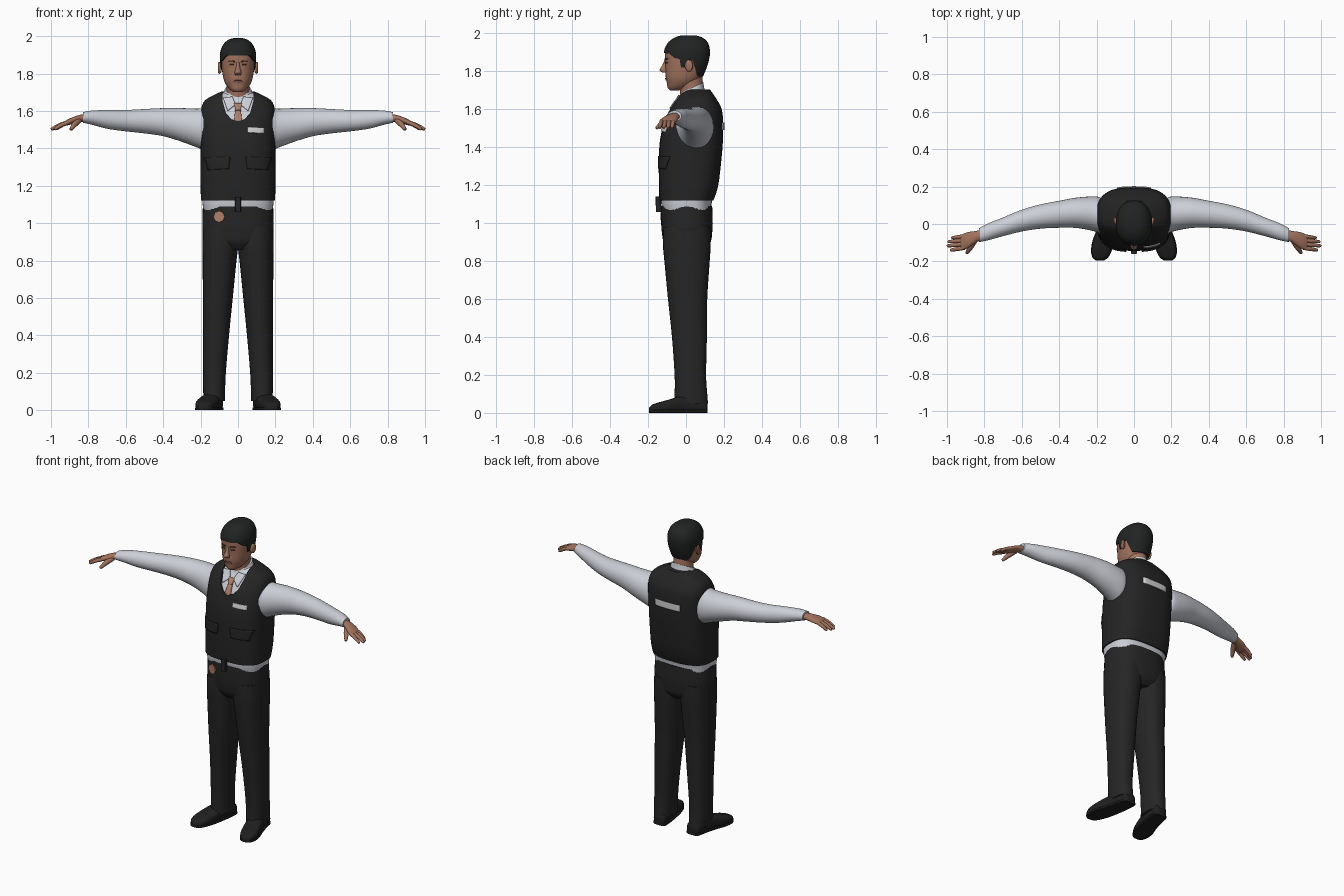
import bpy, bmesh, math
from mathutils import Vector
from mathutils.bvhtree import BVHTree

cube = bpy.data.objects.get("Cube")
if cube:
    bpy.data.objects.remove(cube, do_unlink=True)

X, Y, Z = Vector((1, 0, 0)), Vector((0, 1, 0)), Vector((0, 0, 1))
parts = []


def material(name, *rgb):
    mat = bpy.data.materials.new(name)
    mat.use_nodes = True
    mat.diffuse_color = (*rgb, 1)
    shader = next(n for n in mat.node_tree.nodes if n.type == 'BSDF_PRINCIPLED')
    shader.inputs["Base Color"].default_value = (*rgb, 1)
    shader.inputs["Roughness"].default_value = 0.8
    return mat


vest_black = material("vest black", .018, .018, .018)
trouser_black = material("trouser black", .019, .019, .019)
shoe_black = material("shoe black", .014, .014, .014)
hair_black = material("hair black", .016, .017, .017)
shirt_white = material("shirt white", .60, .62, .67)
skin = material("skin", .36, .17, .11)
tie_tan = material("tie tan", .43, .21, .14)
lip_brown = material("lip brown", .25, .09, .065)
brow_dark = material("brow dark", .07, .035, .025)
patch_grey = material("patch grey", .62, .62, .63)


def finish(name, bm, mat, mirror=False):
    bmesh.ops.recalc_face_normals(bm, faces=bm.faces[:])
    mesh = bpy.data.meshes.new(name)
    bm.to_mesh(mesh)
    bm.free()
    mesh.materials.append(mat)
    obj = bpy.data.objects.new(name, mesh)
    bpy.context.collection.objects.link(obj)
    if mirror:
        obj.modifiers.new("mirror", 'MIRROR').use_mirror_merge = False
    parts.append(obj)
    return obj


def smooth_rows(rows, steps=4):
    """Catmull-Rom resampling of section rows."""
    out = []
    for i in range(len(rows) - 1):
        quad = [rows[max(i - 1, 0)], rows[i], rows[i + 1], rows[min(i + 2, len(rows) - 1)]]
        for s in range(steps):
            t = s / steps
            out.append([b + .5 * t * (c - a + t * (2*a - 5*b + 4*c - d + t * (3*(b - c) + d - a)))
                        for a, b, c, d in zip(*quad)])
    return out + [list(rows[-1])]


def loft(name, rows, mat, u=X, v=Y, power=2, sides=32, mirror=False):
    """Skin over rounded sections; row = centre x, y, z, half size on u, half size on v."""
    bm = bmesh.new()
    rings = []
    for x, y, z, ru, rv in smooth_rows(rows):
        ring = []
        for k in range(sides):
            c, s = math.cos(math.tau * k / sides), math.sin(math.tau * k / sides)
            a = math.copysign(abs(c) ** (2 / power), c) * ru
            b = math.copysign(abs(s) ** (2 / power), s) * rv
            ring.append(bm.verts.new(Vector((x, y, z)) + u * a + v * b))
        rings.append(ring)
    for lower, upper in zip(rings, rings[1:]):
        for k in range(sides):
            j = (k + 1) % sides
            bm.faces.new((lower[k], lower[j], upper[j], upper[k]))
    bm.faces.new(rings[0])
    bm.faces.new(rings[-1])
    return finish(name, bm, mat, mirror)


def stack(rows):
    """Rows of z, half width, front y, back y centred on x = 0."""
    return [(0, (f + b) / 2, z, w, (b - f) / 2) for z, w, f, b in rows]


def tube(name, start, end, r0, r1, mat, mirror=False):
    a, b = Vector(start), Vector(end)
    d = (b - a).normalized()
    u = d.cross(Z).normalized()
    mid = a.lerp(b, .5) + Z * .004
    tip = b - d * r1 * .6
    rows = [(*a, r0, r0), (*mid, r0, r0), (*tip, r1, r1), (*b, r1 * .4, r1 * .4)]
    return loft(name, rows, mat, u, u.cross(d), sides=12, mirror=mirror)


def cut(obj, outline, axis, lo, hi):
    """Boolean away a prism with a 2D outline (other axis, z)."""
    bm = bmesh.new()
    side = Y if axis is X else X
    face = bm.faces.new([bm.verts.new(side * a + Z * z + axis * lo) for a, z in outline])
    moved = bmesh.ops.extrude_face_region(bm, geom=[face])["geom"]
    bmesh.ops.translate(bm, vec=axis * (hi - lo),
                        verts=[g for g in moved if isinstance(g, bmesh.types.BMVert)])
    cutter = finish("cutter", bm, obj.data.materials[0])
    parts.remove(cutter)
    cutter.hide_render = True
    mod = obj.modifiers.new("cut", 'BOOLEAN')
    mod.operation, mod.object, mod.solver = 'DIFFERENCE', cutter, 'EXACT'
    bpy.context.view_layer.update()
    graph = bpy.context.evaluated_depsgraph_get()
    obj.data = bpy.data.meshes.new_from_object(obj.evaluated_get(graph))
    obj.modifiers.clear()
    bpy.data.objects.remove(cutter, do_unlink=True)


def surface(obj):
    bpy.context.view_layer.update()
    return BVHTree.FromObject(obj, bpy.context.evaluated_depsgraph_get())


def plate(name, target, corners, mat, mirror=False, back=False, lift=.003):
    """Thin quad (x, z corners) laid on the front or back of a surface."""
    tree, bm, n = surface(target), bmesh.new(), 8
    ahead = Y * (-1 if back else 1)
    p, q, r, s = [Vector(c) for c in corners]
    grid = []
    for i in range(n + 1):
        for j in range(n + 1):
            flat = p.lerp(q, i / n).lerp(s.lerp(r, i / n), j / n)
            hit = tree.ray_cast(Vector((flat.x, 0, flat.y)) - ahead, ahead)[0]
            grid.append(bm.verts.new((hit or Vector((flat.x, 0, flat.y))) - ahead * lift))
    for i in range(n):
        for j in range(n):
            k = i * (n + 1) + j
            bm.faces.new((grid[k], grid[k + 1], grid[k + n + 2], grid[k + n + 1]))
    obj = finish(name, bm, mat, mirror)
    solid = obj.modifiers.new("thickness", 'SOLIDIFY')
    solid.thickness, solid.offset = .006, 0
    return obj


# Vest with neck opening, over a slightly smaller shirt
torso = [(1.12, .198, -.14, .145), (1.2, .2, -.143, .17), (1.35, .2, -.143, .188),
         (1.45, .2, -.135, .195), (1.55, .2, -.11, .195), (1.61, .197, -.08, .185),
         (1.655, .178, -.05, .16), (1.685, .13, -.03, .14), (1.705, .085, -.005, .125)]
vest = loft("vest", stack(torso), vest_black, power=2.8, sides=48)
cut(vest, [(-.088, 1.8), (-.082, 1.65), (-.065, 1.59), (-.035, 1.555), (0, 1.545),
           (.035, 1.555), (.065, 1.59), (.082, 1.65), (.088, 1.8)], Y, -.5, .06)
inner = [(z - .006, w - .008, f + .008, b - .008) for z, w, f, b in torso]
shirt = loft("shirt", stack([(1.07, .186, -.125, .132)] + inner), shirt_white, power=2.8, sides=48)
plate("pocket_flap", vest, [(.05, 1.29), (.16, 1.285), (.18, 1.35), (.04, 1.355)], vest_black, True)
plate("chest_patch", vest, [(.05, 1.485), (.14, 1.48), (.14, 1.508), (.05, 1.513)], patch_grey)
plate("back_patch", vest, [(-.09, 1.49), (.09, 1.49), (.09, 1.53), (-.09, 1.53)], patch_grey, back=True)

# Collar and tie
slope = math.radians(25)
loft("collar", [(0, .03, 1.66, .088, .078), (0, .03, 1.69, .08, .071), (0, .033, 1.715, .07, .064)],
     shirt_white, X, Vector((0, math.cos(slope), math.sin(slope))))
plate("collar_wing", shirt, [(.012, 1.635), (.055, 1.6), (.08, 1.67), (.03, 1.675)], shirt_white, True, lift=.012)
plate("tie", shirt, [(-.022, 1.54), (.022, 1.54), (.014, 1.61), (-.014, 1.61)], tie_tan, lift=.006)
plate("tie_knot", shirt, [(-.014, 1.605), (.014, 1.605), (.021, 1.64), (-.021, 1.64)], tie_tan, lift=.013)

# Sleeves, hands and fingers
arm = [(.14, .03, 1.505, .098, .128), (.17, .035, 1.505, .1, .126), (.2, .052, 1.505, .095, .108),
       (.3, .06, 1.525, .082, .09), (.4, .052, 1.54, .072, .075), (.5, .04, 1.545, .065, .065),
       (.6, .018, 1.548, .058, .057), (.7, -.015, 1.555, .05, .05), (.78, -.042, 1.564, .045, .038),
       (.83, -.06, 1.565, .037, .028)]
loft("sleeve", arm, shirt_white, Y, Z, mirror=True)
loft("palm", [(.81, -.056, 1.563, .026, .02), (.85, -.07, 1.558, .032, .02), (.89, -.087, 1.546, .043, .018),
              (.92, -.098, 1.535, .041, .014), (.93, -.1, 1.531, .03, .008)], skin, Y, Z, mirror=True)
for label, root, tip, length in (("little", -.066, -.074, .975), ("ring", -.087, -.095, .994),
                                 ("middle", -.107, -.117, .999), ("index", -.127, -.14, .982)):
    tube(label + "_finger", (.905, root, 1.54), (length, tip, 1.502), .011, .008, skin, True)
tube("thumb", (.85, -.085, 1.55), (.895, -.157, 1.5), .015, .009, skin, True)

# Trousers
loft("hips", stack([(.86, .1, -.09, .1), (.9, .165, -.118, .13), (.95, .187, -.127, .138),
                    (1.0, .191, -.131, .141), (1.09, .188, -.132, .138)]), trouser_black, power=2.5, sides=40)
leg = [(.05, .07, .184, -.062, .116), (.1, .069, .186, -.06, .112), (.2, .065, .187, -.06, .106),
       (.4, .048, .187, -.074, .11), (.6, .028, .188, -.095, .112), (.8, .008, .189, -.114, .125),
       (.88, -.002, .19, -.121, .13), (.98, -.01, .188, -.12, .13)]
loft("trouser_leg", [((i + o) / 2, (f + b) / 2, z, (o - i) / 2, (b - f) / 2) for z, i, o, f, b in leg],
     trouser_black, power=2.3, mirror=True)
loft("buckle", [(0, -.145, 1.06, .016, .014), (0, -.146, 1.14, .016, .014)], trouser_black, power=6)

# Belt badge set into the hip
where, normal, _, _ = surface(bpy.data.objects["hips"]).ray_cast(Vector((-.1, -1, 1.035)), Y)
bpy.ops.mesh.primitive_cylinder_add(vertices=8, radius=.031, depth=.016, location=where,
                                    rotation=normal.to_track_quat('Z', 'Y').to_euler())
badge = bpy.context.object
badge.name = "hip_badge"
badge.data.materials.append(tie_tan)
parts.append(badge)

# Shoes, toes turned out
shoe = [(.114, .12, .028, .05), (.1, .122, .042, .075), (.04, .13, .047, .09), (-.03, .145, .052, .088),
        (-.09, .162, .057, .07), (-.145, .175, .052, .055), (-.18, .18, .038, .042), (-.195, .182, .018, .026)]
loft("shoe", [(x, y, h / 2, w, h / 2) for y, x, w, h in shoe], shoe_black, X, Z, power=3, mirror=True)
loft("sole", [(x, y, .008, w + .003, .008) for y, x, w, h in shoe], shoe_black, X, Z, power=6, mirror=True)

# Neck and head
loft("neck", stack([(1.63, .066, -.03, .1), (1.7, .061, -.032, .093), (1.78, .06, -.05, .085)]), skin)
skull = [(1.7, .024, -.085, -.035), (1.715, .044, -.097, .015), (1.74, .064, -.101, .055),
         (1.77, .077, -.107, .083), (1.82, .086, -.108, .104), (1.87, .09, -.111, .117),
         (1.91, .089, -.109, .119), (1.95, .074, -.088, .106), (1.975, .048, -.053, .078),
         (1.985, .02, -.02, .045)]
head = loft("head", stack(skull), skin, power=2.2)
nose = [(0, -.105, 1.86, .008, .008), (0, -.113, 1.83, .011, .013),
        (0, -.119, 1.807, .018, .02), (0, -.112, 1.793, .015, .012)]
loft("nose", nose, skin, sides=16)
loft("ear", [(.088, .008, 1.83, .014, .024), (.1, .016, 1.83, .02, .032), (.107, .02, 1.832, .014, .026)],
     skin, Y, Z, sides=20, mirror=True)
plate("eyebrow", head, [(.016, 1.86), (.052, 1.862), (.05, 1.87), (.016, 1.868)], brow_dark, True, lift=.001)
plate("eye", head, [(.02, 1.842), (.046, 1.842), (.043, 1.85), (.022, 1.85)], brow_dark, True, lift=0)
plate("lips", head, [(-.024, 1.752), (.024, 1.752), (.02, 1.764), (-.02, 1.764)], lip_brown, lift=.001)

# Short hair trimmed around the face and ears
cap = [(z + .004, w + .006, f - .005, b + .007) for z, w, f, b in skull if z > 1.76]
hair = loft("hair", stack(cap), hair_black, power=2.2)
cut(hair, [(-.3, 1.7), (-.3, 1.9), (-.09, 1.895), (-.06, 1.87), (-.034, 1.865), (-.026, 1.82), (-.004, 1.82),
           (.004, 1.855), (.036, 1.855), (.05, 1.81), (.075, 1.7)], X, -.4, .4)

# Smooth shading with crisp edges
bpy.ops.object.select_all(action='DESELECT')
for obj in parts:
    obj.select_set(True)
bpy.context.view_layer.objects.active = parts[0]
bpy.ops.object.shade_smooth_by_angle(angle=math.radians(40))
